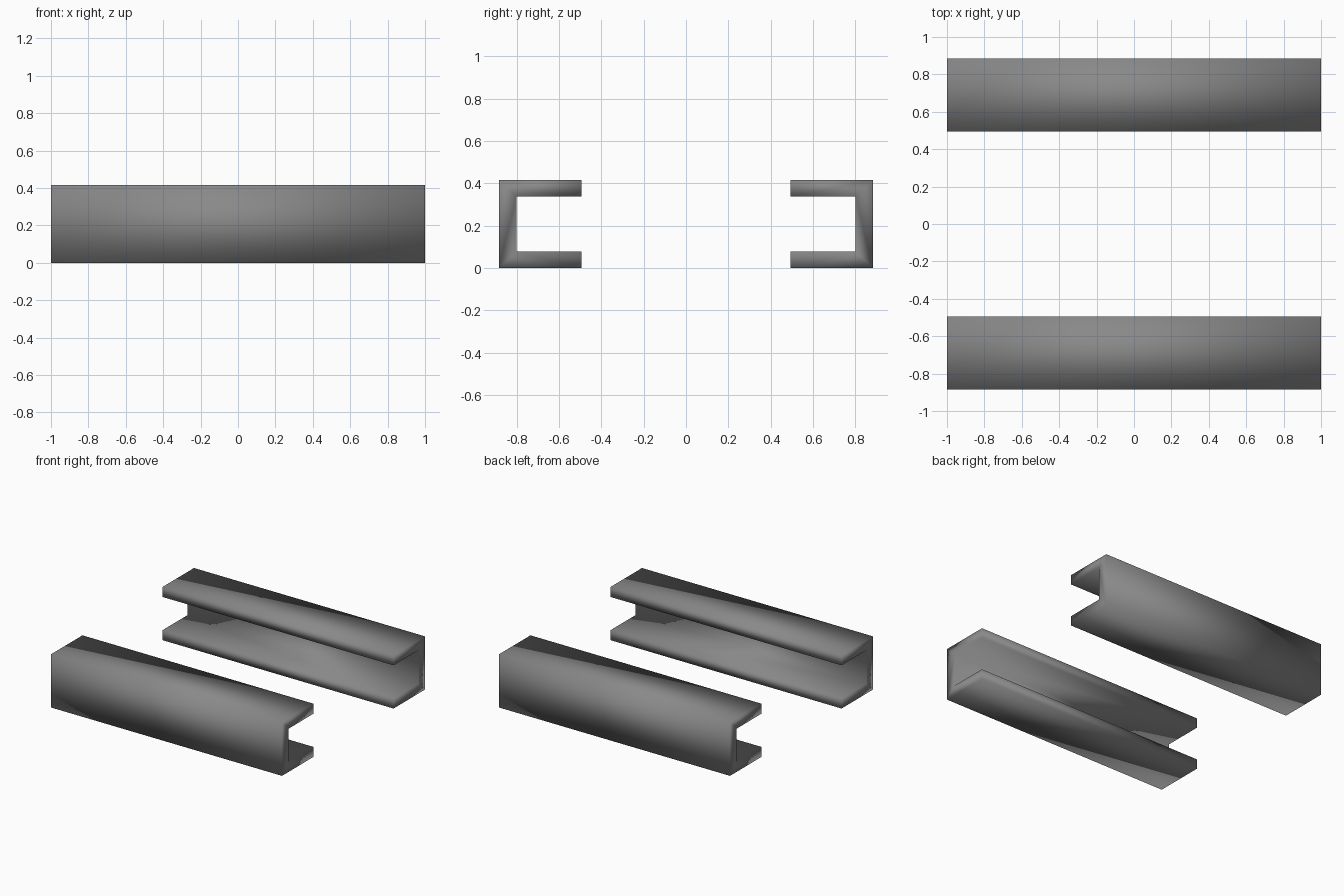
import bpy, bmesh

if "Cube" in bpy.data.objects:
    bpy.data.objects.remove(bpy.data.objects["Cube"])

steel = bpy.data.materials.new("grey steel")
steel.diffuse_color = (0.25, 0.25, 0.25, 1)
steel.use_nodes = True
steel.node_tree.nodes["Principled BSDF"].inputs["Base Color"].default_value = steel.diffuse_color

LENGTH, HEIGHT = 2.0, 0.416
OUTER, INNER = 0.884, 0.495      # web outside and flange tip, in y
WEB, FLANGE = 0.083, 0.078       # wall thicknesses


def channel(name, side):
    """C-shaped rail along x, opening toward the centre."""
    w = OUTER - WEB
    profile = [(INNER, 0), (OUTER, 0), (OUTER, HEIGHT), (INNER, HEIGHT),
               (INNER, HEIGHT - FLANGE), (w, HEIGHT - FLANGE),
               (w, FLANGE), (INNER, FLANGE)]
    bm = bmesh.new()
    ends = [[bm.verts.new((x, side * y, z)) for y, z in profile]
            for x in (-LENGTH / 2, LENGTH / 2)]
    n = len(profile)
    # long walls
    for i in range(n):
        j = (i + 1) % n
        bm.faces.new((ends[0][i], ends[0][j], ends[1][j], ends[1][i]))
    # end caps: lower flange, web and upper flange meet in mitres
    for v in ends:
        for q in ((0, 1, 6, 7), (1, 2, 5, 6), (2, 3, 4, 5)):
            bm.faces.new([v[k] for k in q])
    bmesh.ops.recalc_face_normals(bm, faces=bm.faces)
    for f in bm.faces:
        f.smooth = True          # soft shading across the corners
    mesh = bpy.data.meshes.new(name)
    bm.to_mesh(mesh)
    bm.free()
    mesh.materials.append(steel)
    obj = bpy.data.objects.new(name, mesh)
    bpy.context.collection.objects.link(obj)


channel("front_channel_rail", -1)
channel("back_channel_rail", 1)
